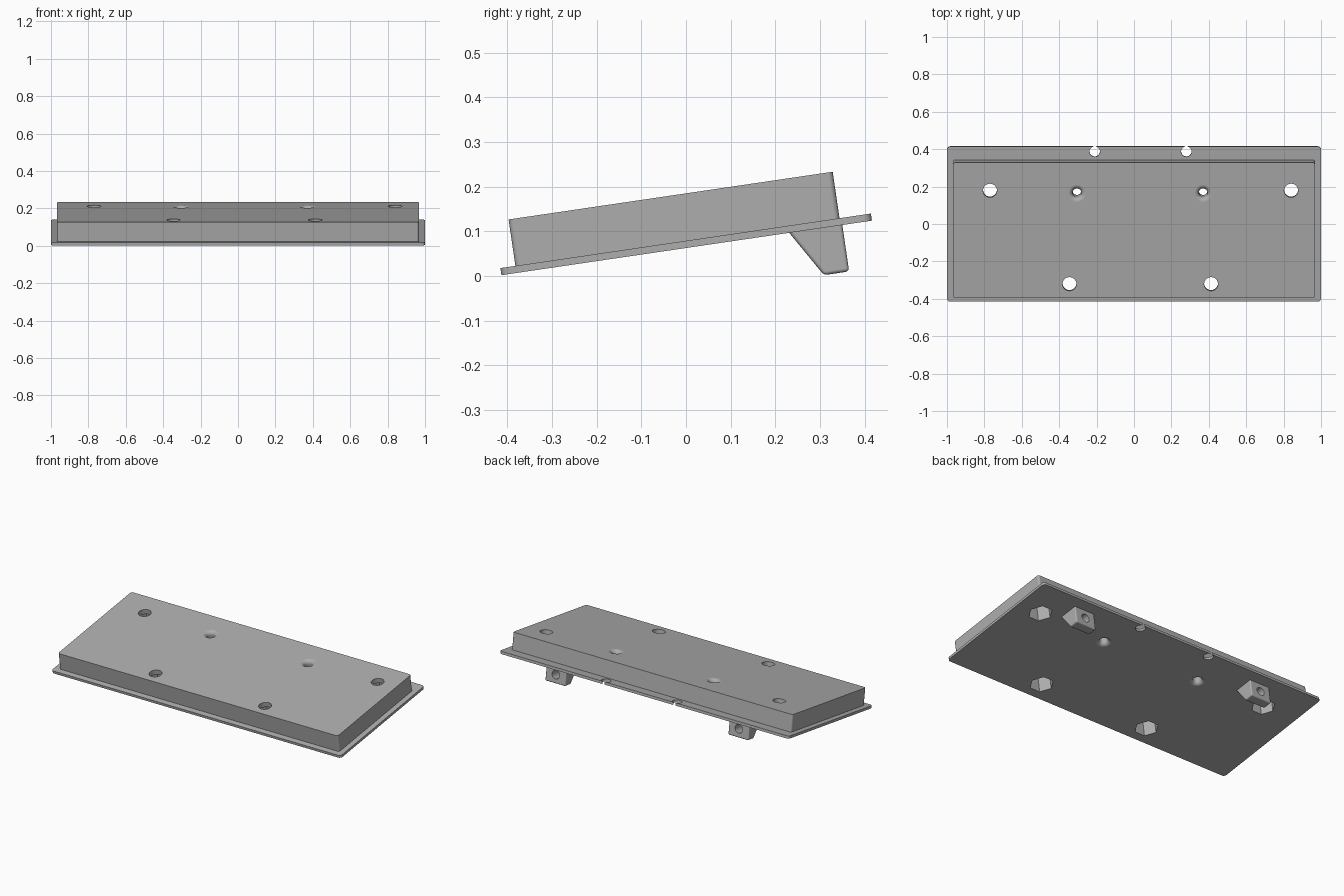
import bpy, bmesh, math
from mathutils import Matrix

if "Cube" in bpy.data.objects:
    bpy.data.objects.remove(bpy.data.objects["Cube"])

TILT = math.atan(0.122 / 0.829)
PLACE = Matrix.Translation((0, -0.413, 0.002)) @ Matrix.Rotation(TILT, 4, 'X')
LENGTH, THICK, TOP = 0.838, 0.016, 0.121   # plate length, plate thickness, block top

grey = bpy.data.materials.new("grey")
grey.diffuse_color = (0.42, 0.42, 0.42, 1)
grey.use_nodes = True
grey.node_tree.nodes["Principled BSDF"].inputs["Base Color"].default_value = grey.diffuse_color


def make(name, bm):
    bmesh.ops.recalc_face_normals(bm, faces=bm.faces[:])
    me = bpy.data.meshes.new(name)
    bm.to_mesh(me)
    bm.free()
    ob = bpy.data.objects.new(name, me)
    bpy.context.collection.objects.link(ob)
    me.materials.append(grey)
    return ob


def slab(name, x, y0, y1, z0, z1, radius):
    """Box with rounded upright edges."""
    bm = bmesh.new()
    bmesh.ops.create_cube(bm, size=1)
    for v in bm.verts:
        v.co = (v.co.x * 2 * x, (y0 + y1) / 2 + v.co.y * (y1 - y0),
                (z0 + z1) / 2 + v.co.z * (z1 - z0))
    upright = [e for e in bm.edges if abs(e.verts[0].co.z - e.verts[1].co.z) > 1e-4]
    bmesh.ops.bevel(bm, geom=upright, offset=radius, segments=6, profile=0.5, affect='EDGES')
    return make(name, bm)


def lathe(name, profile, x, y, sides=48, turn=0):
    """Closed solid from (radius, height) rings."""
    bm = bmesh.new()
    rings = [[bm.verts.new((x + r * math.cos(turn + 2 * math.pi * i / sides),
                            y + r * math.sin(turn + 2 * math.pi * i / sides), h))
              for i in range(sides)] for r, h in profile]
    for a, b in zip(rings, rings[1:]):
        for i in range(sides):
            j = (i + 1) % sides
            bm.faces.new((a[i], a[j], b[j], b[i]))
    bm.faces.new(rings[0][::-1])
    bm.faces.new(rings[-1])
    return make(name, bm)


def apply_modifiers(ob):
    dg = bpy.context.evaluated_depsgraph_get()
    me = bpy.data.meshes.new_from_object(ob.evaluated_get(dg))
    ob.modifiers.clear()
    ob.data = me


def combine(ob, tool, op):
    m = ob.modifiers.new(op, 'BOOLEAN')
    m.operation, m.object, m.solver = op, tool, 'EXACT'
    apply_modifiers(ob)
    bpy.data.objects.remove(tool)


def finish(ob):
    ob.matrix_world = PLACE
    bpy.ops.object.select_all(action='DESELECT')
    ob.select_set(True)
    bpy.context.view_layer.objects.active = ob
    bpy.ops.object.shade_smooth_by_angle(angle=math.radians(30))
    m = ob.modifiers.new("weighted", 'WEIGHTED_NORMAL')
    m.keep_sharp = True


# Flanged base plate with the raised block
body = slab("tray_body", 1.0, 0, LENGTH, 0, THICK, 0.018)
combine(body, slab("block", 0.967, 0.034, 0.767, 0.004, TOP, 0.012), 'UNION')

# Screw holes with hexagonal nut pockets underneath
for x, y in ((-0.77, 0.616), (0.84, 0.616), (-0.345, 0.111), (0.412, 0.111)):
    combine(body, lathe("pocket", [(0.068, -0.05), (0.068, 0.09)], x, y, 6), 'DIFFERENCE')
    combine(body, lathe("bore", [(0.037, 0.05), (0.037, 0.2)], x, y), 'DIFFERENCE')

# Small holes in the rear flange
for x in (-0.21, 0.28):
    combine(body, lathe("bore", [(0.028, -0.05), (0.028, 0.05)], x, 0.811, 32), 'DIFFERENCE')

# Cable holes flared at both ends
R = 0.024
arc = [(0.023 + R * (1 - math.cos(a)), R * (1 - math.sin(a)))
       for a in (math.pi / 2 * i / 8 for i in range(9))]
flare = [(r, h) for r, h in arc]
lower = [(0.023 + R, -0.05)] + [(0.023 + R * (1 - math.cos(math.pi / 2 * (1 - i / 8))),
                                 R * math.sin(math.pi / 2 * i / 8) if i < 8 else R)
                                for i in range(9)]
lower = [(0.023 + R * (1 - math.sin(t)), R * (1 - math.cos(t)))
         for t in (math.pi / 2 * i / 8 for i in range(9))]
upper = [(r, TOP - h) for r, h in reversed(lower)]
profile = [(0.023 + R, -0.05)] + lower + upper + [(0.023 + R, TOP + 0.05)]
for x in (-0.305, 0.37):
    combine(body, lathe("flared_bore", profile, x, 0.601, 40), 'DIFFERENCE')
finish(body)

# Wedge feet with a cross hole
SIDE = ((0.649, 0.003), (0.714, -0.105), (0.771, -0.105), (0.771, 0.003))
for name, x in (("right_foot", 0.65), ("left_foot", -0.615)):
    bm = bmesh.new()
    ends = [[bm.verts.new((x + s * 0.07, y, z)) for y, z in SIDE] for s in (-1, 1)]
    bm.faces.new(ends[0])
    bm.faces.new(ends[1][::-1])
    for i in range(4):
        j = (i + 1) % 4
        bm.faces.new((ends[0][i], ends[1][i], ends[1][j], ends[0][j]))
    free = [e for e in bm.edges if min(v.co.z for v in e.verts) < -0.01]
    bmesh.ops.bevel(bm, geom=free, offset=0.008, segments=4, profile=0.5, affect='EDGES')
    foot = make(name, bm)
    hole = lathe("bore", [(0.026, -0.2), (0.026, 0.2)], 0, 0, 32)
    hole.matrix_world = Matrix.Translation((x, 0.72, -0.052)) @ Matrix.Rotation(math.pi / 2, 4, 'X')
    bpy.context.view_layer.update()
    combine(foot, hole, 'DIFFERENCE')
    finish(foot)
